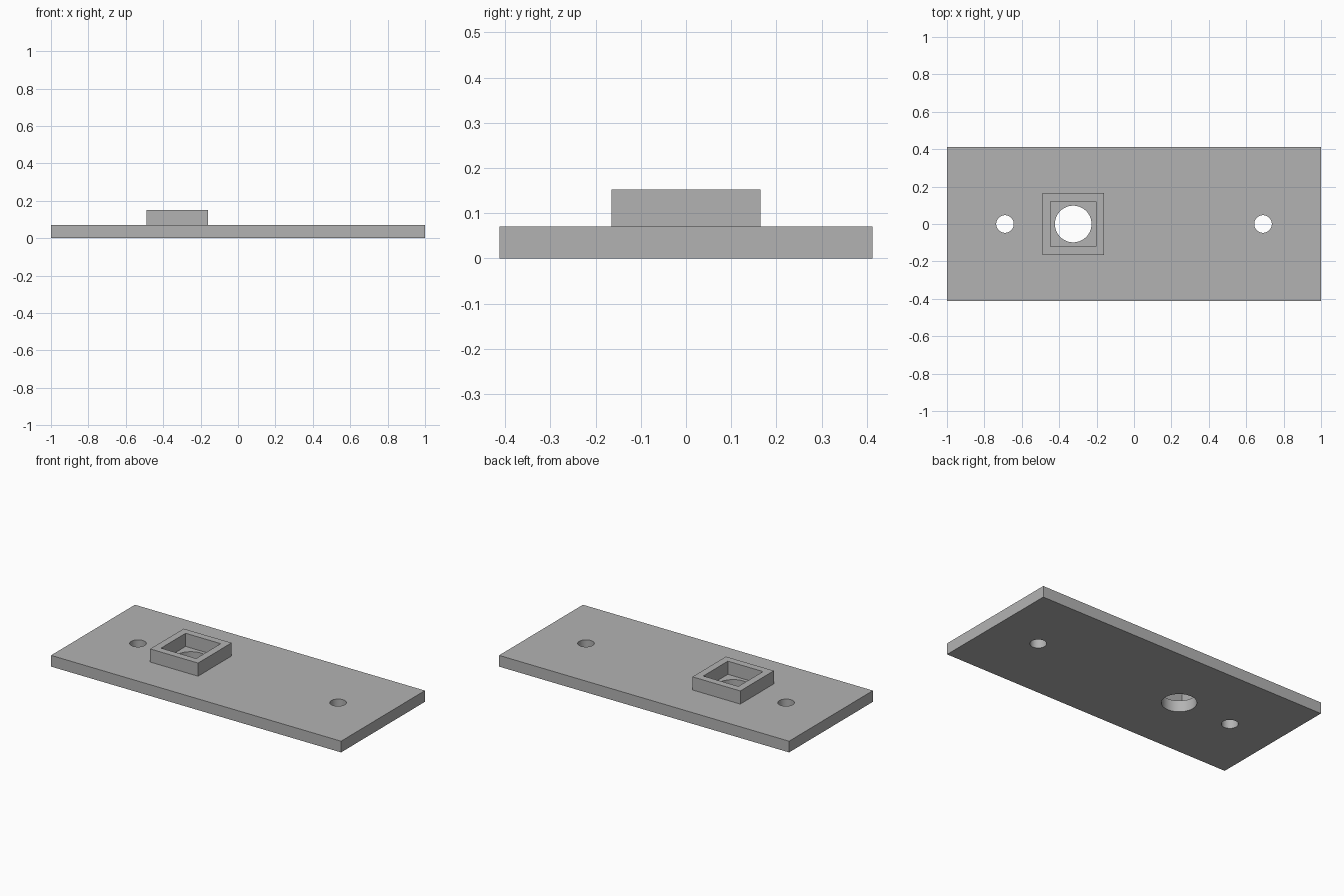
import bpy

if "Cube" in bpy.data.objects:
    bpy.data.objects.remove(bpy.data.objects["Cube"])

PLATE_TOP, SOCKET_TOP = 0.07, 0.152
SOCKET_X, HOLE_X = -0.325, 0.69

grey = bpy.data.materials.new("plain grey")
grey.diffuse_color = (0.45, 0.45, 0.45, 1)
grey.use_nodes = True
grey.node_tree.nodes["Principled BSDF"].inputs["Base Color"].default_value = grey.diffuse_color


def box(name, x, width, depth, z0, z1):
    bpy.ops.mesh.primitive_cube_add(size=1, location=(x, 0, (z0 + z1) / 2))
    ob = bpy.context.object
    ob.name = name
    ob.scale = (width, depth, z1 - z0)
    bpy.ops.object.transform_apply(location=True, rotation=False, scale=True)
    ob.data.materials.append(grey)
    return ob


def drill(name, x, radius):
    bpy.ops.mesh.primitive_cylinder_add(vertices=64, radius=radius, depth=0.6, location=(x, 0, 0))
    ob = bpy.context.object
    ob.name = name
    ob.data.materials.append(grey)
    return ob


def combine(target, tool, operation):
    mod = target.modifiers.new(tool.name, 'BOOLEAN')
    mod.operation = operation
    mod.solver = 'EXACT'
    mod.object = tool
    bpy.context.view_layer.objects.active = target
    bpy.ops.object.modifier_apply(modifier=mod.name)
    bpy.data.objects.remove(tool)


# Flat base plate with a raised square socket
plate = box("mounting_plate", 0, 2, 0.826, 0, PLATE_TOP)
combine(plate, box("socket_block", SOCKET_X, 0.33, 0.33, 0.03, SOCKET_TOP), 'UNION')

# Square pocket down to the plate surface
combine(plate, box("socket_pocket", SOCKET_X, 0.242, 0.242, PLATE_TOP, 0.3), 'DIFFERENCE')

# Round through holes: one under the socket, one near each end
for name, x, radius in (("socket_hole", SOCKET_X, 0.098),
                        ("left_hole", -HOLE_X, 0.047),
                        ("right_hole", HOLE_X, 0.047)):
    combine(plate, drill(name, x, radius), 'DIFFERENCE')

# Smooth hole walls, sharp edges elsewhere
bpy.ops.object.select_all(action='DESELECT')
plate.select_set(True)
bpy.context.view_layer.objects.active = plate
bpy.ops.object.shade_smooth_by_angle(angle=0.52)
